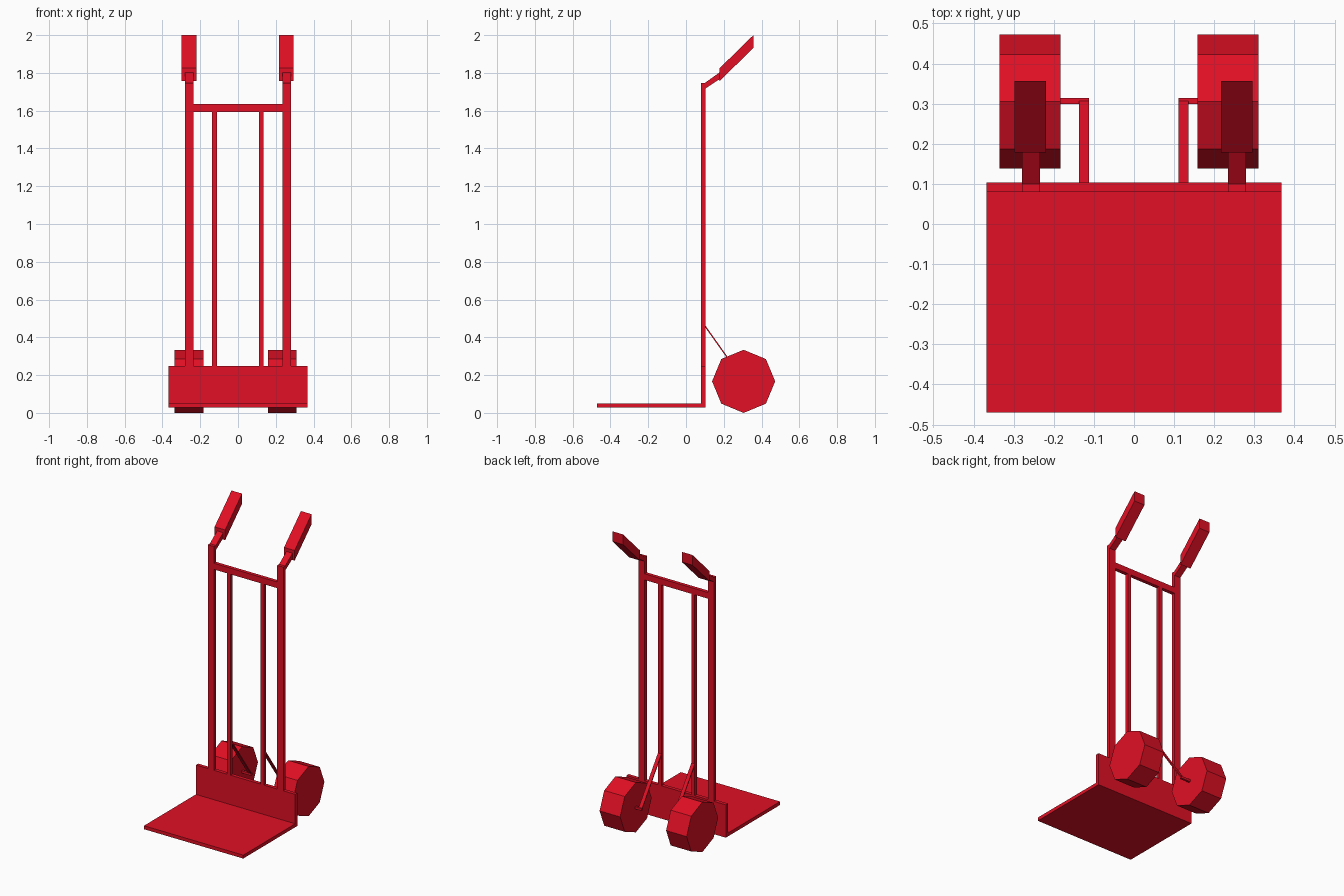
import bpy, bmesh, math

cube = bpy.data.objects.get("Cube")
if cube:
    bpy.data.objects.remove(cube, do_unlink=True)

red = bpy.data.materials.new("red_paint")
red.use_nodes = True
colour = (0.753, 0.005, 0.018, 1)
red.diffuse_color = colour
red.node_tree.nodes["Principled BSDF"].inputs["Base Color"].default_value = colour


def extrude_profile(name, profile, x0, x1):
    """Extrude a side profile of (y, z) points from x0 to x1."""
    bm = bmesh.new()
    face = bm.faces.new([bm.verts.new((x0, y, z)) for y, z in profile])
    new = bmesh.ops.extrude_face_region(bm, geom=[face])["geom"]
    verts = [v for v in new if isinstance(v, bmesh.types.BMVert)]
    bmesh.ops.translate(bm, verts=verts, vec=(x1 - x0, 0, 0))
    bmesh.ops.recalc_face_normals(bm, faces=bm.faces)
    mesh = bpy.data.meshes.new(name)
    bm.to_mesh(mesh)
    bm.free()
    mesh.materials.append(red)
    obj = bpy.data.objects.new(name, mesh)
    bpy.context.collection.objects.link(obj)
    return obj


def box(name, x0, x1, y0, y1, z0, z1):
    return extrude_profile(name, [(y0, z0), (y1, z0), (y1, z1), (y0, z1)], x0, x1)


FRONT, BACK = 0.08, 0.104      # depth of the upright frame
BASE, PLATE_TOP = 0.028, 0.248
AXLE_Y, AXLE_Z, RADIUS = 0.305, 0.167, 0.167

# Toe plate and back plate as one bent sheet
extrude_profile("toe_plate", [
    (-0.47, BASE), (BACK, BASE), (BACK, PLATE_TOP),
    (FRONT, PLATE_TOP), (FRONT, 0.051), (-0.47, 0.051)], -0.368, 0.368)

# Crossbar between the rails
box("crossbar", -0.236, 0.236, FRONT, BACK, 1.594, 1.635)

# Upright rail with its bent neck, and the sheared hand grip
rail = [(FRONT, PLATE_TOP), (BACK, PLATE_TOP), (BACK, 1.718), (0.18, 1.768),
        (0.18, 1.804), (0.1, 1.747), (FRONT, 1.747)]
grip = [(0.178, 1.757), (0.357, 1.932), (0.357, 2.0), (0.178, 1.825)]
# Thin brace running down from the slat to the axle
brace = [(BACK, 0.449), (AXLE_Y, AXLE_Z), (0.312, AXLE_Z), (BACK, 0.461)]
# Eight-sided wheel standing on a corner
wheel = [(AXLE_Y + RADIUS * math.sin(i * math.tau / 8),
          AXLE_Z + RADIUS * math.cos(i * math.tau / 8)) for i in range(8)]

# side name, side sign, grip centre, wheel centre, slat centre
for side, s, grip_x, wheel_x, slat_x in (("left", 1, 0.256, 0.234, 0.123),
                                         ("right", -1, -0.259, -0.259, -0.125)):
    extrude_profile(side + "_rail", rail, s * 0.257 - 0.0225, s * 0.257 + 0.0225)
    extrude_profile(side + "_grip", grip, grip_x - 0.039, grip_x + 0.039)
    box(side + "_slat", slat_x - 0.0125, slat_x + 0.0125, FRONT, BACK, PLATE_TOP, 1.594)
    extrude_profile(side + "_brace", brace, slat_x - 0.0125, slat_x + 0.0125)
    ends = sorted((slat_x - s * 0.0125, wheel_x))
    box(side + "_axle", *ends, 0.299, 0.314, 0.16, 0.175)
    extrude_profile(side + "_wheel", wheel, wheel_x - 0.076, wheel_x + 0.076)
